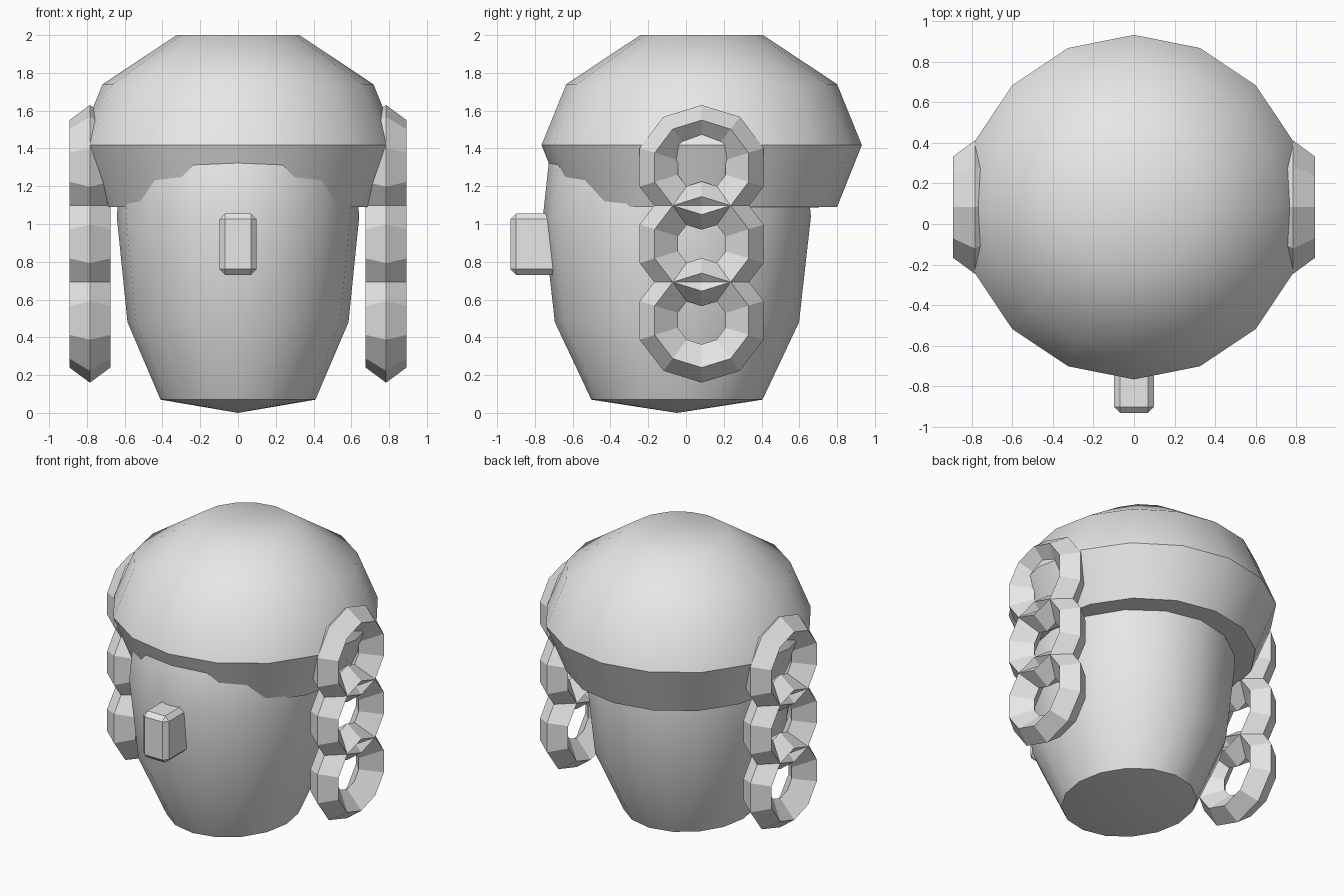
import bpy, bmesh, math
from mathutils import Matrix, Vector

cube = bpy.data.objects.get("Cube")
if cube:
    bpy.data.objects.remove(cube, do_unlink=True)

grey = bpy.data.materials.new("light grey")
grey.use_nodes = True
grey.diffuse_color = (0.8, 0.8, 0.8, 1)
grey.node_tree.nodes["Principled BSDF"].inputs["Base Color"].default_value = (0.8, 0.8, 0.8, 1)


def finish(name, bm, smooth_angle=None):
    bmesh.ops.recalc_face_normals(bm, faces=bm.faces)
    mesh = bpy.data.meshes.new(name)
    bm.to_mesh(mesh)
    bm.free()
    mesh.materials.append(grey)
    obj = bpy.data.objects.new(name, mesh)
    bpy.context.collection.objects.link(obj)
    if smooth_angle:
        bpy.ops.object.select_all(action='DESELECT')
        obj.select_set(True)
        bpy.context.view_layer.objects.active = obj
        bpy.ops.object.shade_smooth_by_angle(angle=math.radians(smooth_angle))
    return obj


def lathe(profile, sides, closed=False):
    """Turn (radius, height) points about z; a zero radius makes a pole."""
    bm = bmesh.new()
    rings = []
    for r, z in profile:
        count = sides if r > 0 else 1
        rings.append([bm.verts.new((r * math.cos(math.tau * i / sides),
                                    r * math.sin(math.tau * i / sides), z))
                      for i in range(count)])
    pairs = list(zip(rings, rings[1:]))
    if closed:
        pairs.append((rings[-1], rings[0]))
    for a, b in pairs:
        for i in range(sides):
            j = (i + 1) % sides
            quad = [a[i % len(a)], a[j % len(a)], b[j % len(b)], b[i % len(b)]]
            bm.faces.new(list(dict.fromkeys(quad)))
    return bm


# Head: tapered, slightly deeper than wide
bm = lathe([(0, 0), (0.41, 0.07), (0.585, 0.48), (0.642, 1.04),
            (0.597, 1.5), (0.45, 1.7), (0, 1.8)], 16)
bmesh.ops.transform(bm, matrix=Matrix.Translation((0, -0.048, 0)) @ Matrix.Diagonal((1, 1.105, 1, 1)),
                    verts=bm.verts)
finish("head", bm, 40)

# Hair cap: faceted dome with a sharp rim at its widest ring
bm = lathe([(0, 1.08), (0.717, 1.09), (0.848, 1.418), (0.717, 1.74),
            (0.325, 2), (0, 2)], 16)
bmesh.ops.translate(bm, vec=(0, 0.083, 0), verts=bm.verts)
finish("hair", bm, 40)

# Nose: upright block with chamfered edges
bm = bmesh.new()
bmesh.ops.create_cube(bm, size=1)
bmesh.ops.transform(bm, matrix=Matrix.Translation((0, -0.755, 0.893)) @ Matrix.Diagonal((0.196, 0.35, 0.325, 1)),
                    verts=bm.verts)
bmesh.ops.bevel(bm, geom=bm.edges[:], offset=0.03, segments=1, affect='EDGES')
finish("nose", bm)

# Side curls: three stacked rings with a diamond section on each side
for side, label in ((1, "left"), (-1, "right")):
    for level, z in (("upper", 1.3), ("middle", 0.895), ("lower", 0.49)):
        bm = lathe([(0.33, 0), (0.25, 0.108), (0.127, 0), (0.25, -0.108)], 10, closed=True)
        place = (Matrix.Translation(Vector((side * 0.784, 0.083, z)))
                 @ Matrix.Diagonal((1, 1.045, 1, 1))
                 @ Matrix.Rotation(math.pi / 2, 4, 'Y'))
        bmesh.ops.transform(bm, matrix=place, verts=bm.verts)
        finish(f"{label}_{level}_curl", bm)
